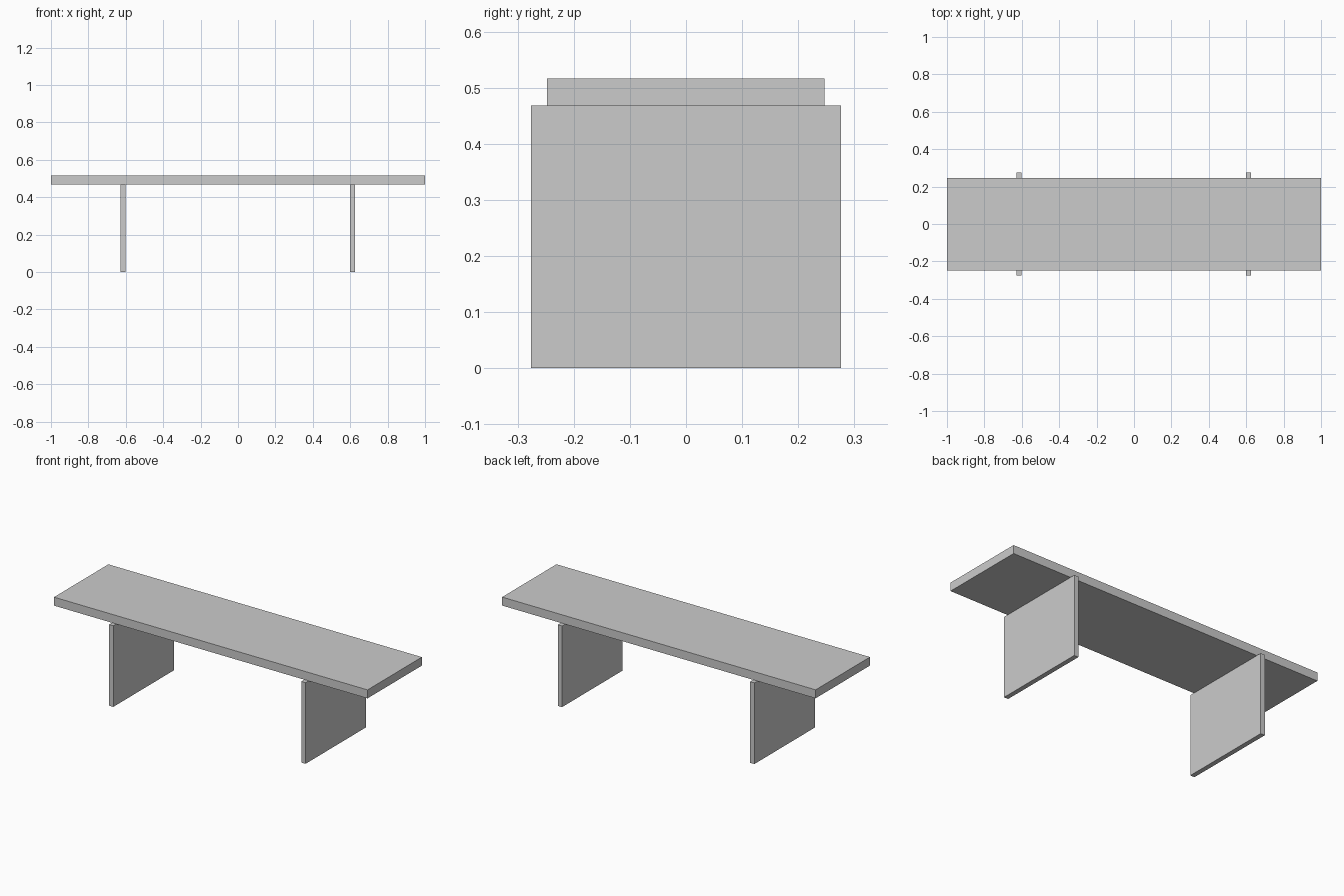
import bpy

if "Cube" in bpy.data.objects:
    bpy.data.objects.remove(bpy.data.objects["Cube"])


def box(name, lo, hi):
    """Axis-aligned box between two corners."""
    centre = [(a + b) / 2 for a, b in zip(lo, hi)]
    bpy.ops.mesh.primitive_cube_add(size=1, location=centre)
    obj = bpy.context.object
    obj.name = name
    obj.scale = [b - a for a, b in zip(lo, hi)]
    bpy.ops.object.transform_apply(location=False, rotation=False, scale=True)
    return obj


# Long flat seat slab
box("seat", (-1.0, -0.248, 0.467), (1.0, 0.247, 0.516))

# Panel legs, slightly deeper than the seat
for name, x in (("left_leg", -0.616), ("right_leg", 0.611)):
    box(name, (x - 0.0135, -0.276, 0.0), (x + 0.0135, 0.276, 0.468))
